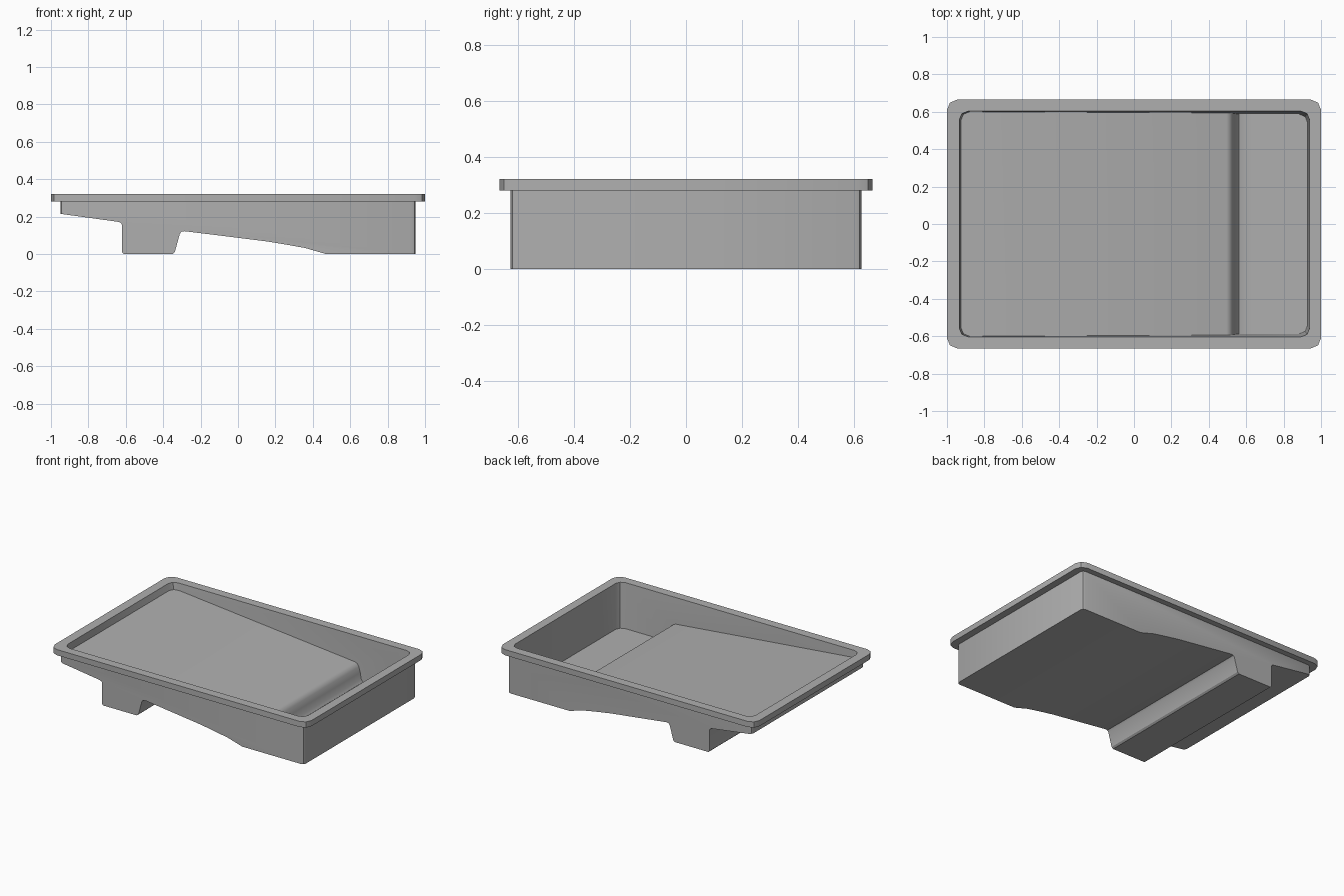
import bpy, bmesh

if "Cube" in bpy.data.objects:
    bpy.data.objects.remove(bpy.data.objects["Cube"])

RIM_TOP = 0.32

grey = bpy.data.materials.new("grey_plastic")
grey.diffuse_color = (0.43, 0.43, 0.43, 1)
grey.use_nodes = True
grey.node_tree.nodes["Principled BSDF"].inputs["Base Color"].default_value = grey.diffuse_color


def finish(name, bm):
    bmesh.ops.recalc_face_normals(bm, faces=bm.faces)
    mesh = bpy.data.meshes.new(name)
    bm.to_mesh(mesh)
    bm.free()
    mesh.materials.append(grey)
    obj = bpy.data.objects.new(name, mesh)
    bpy.context.collection.objects.link(obj)
    return obj


def extruded(name, profile, half_width, radius, segments, taper=0.0):
    """Extrude an x-z profile across y, rounding the upright end corners."""
    bm = bmesh.new()
    end = []
    for sign in (-1, 1):
        end.append([bm.verts.new((x, sign * (half_width + taper * z), z)) for x, z in profile])
        bm.faces.new(end[-1])
    n = len(profile)
    for i in range(n):
        j = (i + 1) % n
        bm.faces.new((end[0][i], end[0][j], end[1][j], end[1][i]))
    lim = max(p[0] for p in profile) - 0.03
    corners = [e for e in bm.edges
               if all(abs(v.co.x) > lim for v in e.verts)
               and abs(e.verts[0].co.z - e.verts[1].co.z) > 0.03
               and abs(e.verts[0].co.x - e.verts[1].co.x) < 0.03]
    bmesh.ops.recalc_face_normals(bm, faces=bm.faces)
    bmesh.ops.bevel(bm, geom=corners, offset=radius, segments=segments,
                    profile=0.5, affect='EDGES')
    return finish(name, bm)


def boolean(target, other, operation):
    mod = target.modifiers.new(operation.lower(), 'BOOLEAN')
    mod.operation = operation
    mod.solver = 'EXACT'
    mod.object = other
    bpy.context.view_layer.objects.active = target
    bpy.ops.object.modifier_apply(modifier=mod.name)
    bpy.data.objects.remove(other)


# Outer shell: sloping underside, support foot and deep well
outer = [(-0.95, 0.215), (-0.64, 0.172), (-0.627, 0.167), (-0.62, 0.155),
         (-0.62, 0.008), (-0.612, 0), (-0.35, 0), (-0.338, 0.01),
         (-0.311, 0.108), (-0.302, 0.119), (-0.285, 0.122),
         (0.15, 0.068), (0.26, 0.05), (0.36, 0.032), (0.47, 0),
         (0.95, 0), (0.95, 0.30), (-0.95, 0.30)]
tray = extruded("paint_tray", outer, 0.625, 0.022, 2)

# Flat rim around the top
rim = extruded("rim", [(-1, 0.28), (1, 0.28), (1, RIM_TOP), (-1, RIM_TOP)], 0.665, 0.055, 2)
boolean(tray, rim, 'UNION')

# Hollow: long ramp dropping into the paint well
inner = [(-0.925, 0.274), (0.495, 0.138), (0.512, 0.131), (0.526, 0.112),
         (0.538, 0.075), (0.548, 0.032), (0.562, 0.015), (0.59, 0.007),
         (0.63, 0.005), (0.928, 0.005), (0.941, 0.40), (-0.950, 0.40)]
hollow = extruded("hollow_cutter", inner, 0.587, 0.045, 2, taper=0.05)
hollow.hide_render = True
boolean(tray, hollow, 'DIFFERENCE')

bpy.ops.object.select_all(action='DESELECT')
tray.select_set(True)
bpy.context.view_layer.objects.active = tray
bpy.ops.object.shade_smooth_by_angle(angle=0.6)
